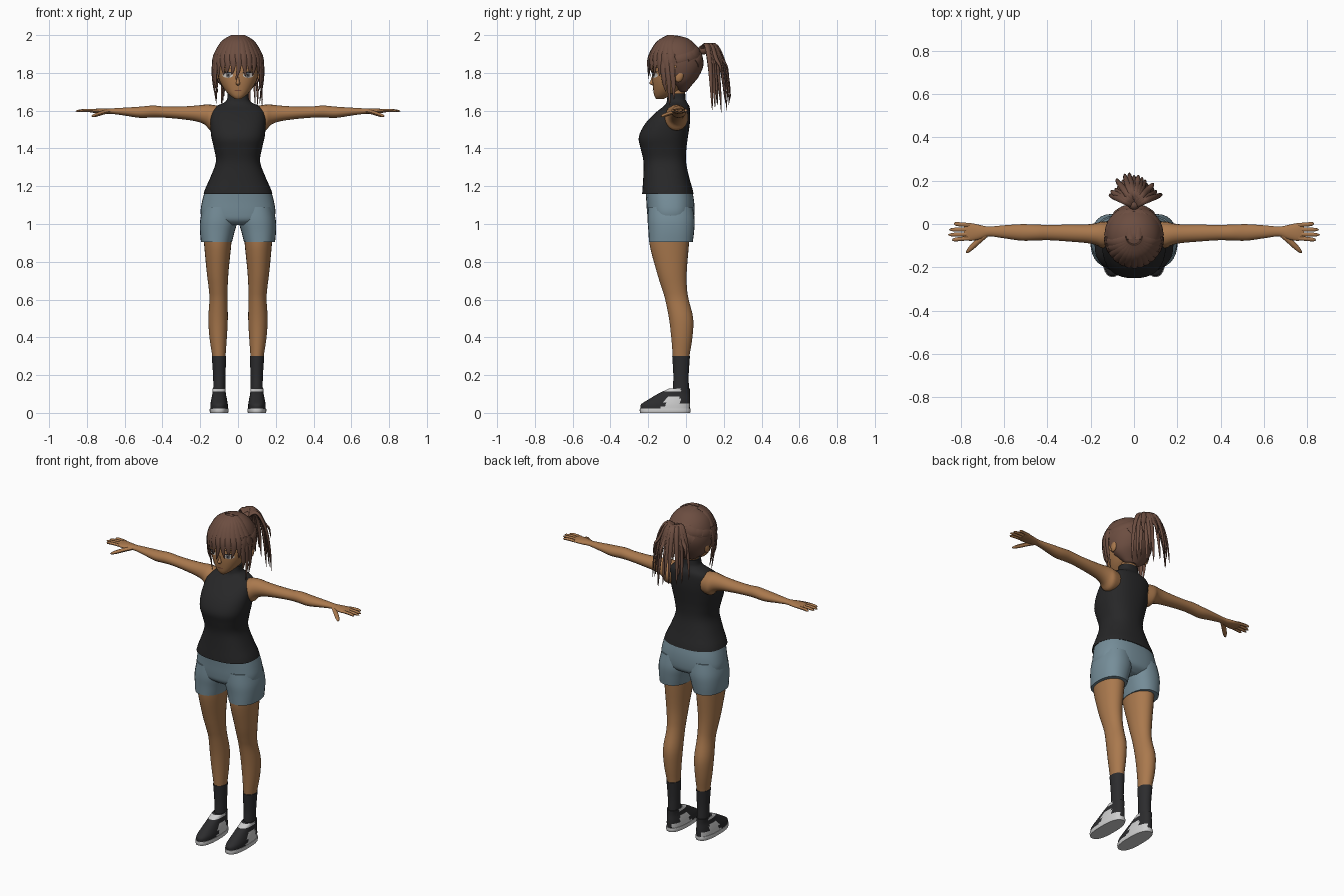
import bpy, bmesh, random
from math import sin, cos, pi, radians, sqrt
from mathutils import Vector
from mathutils.bvhtree import BVHTree

random.seed(4)
if "Cube" in bpy.data.objects:
    bpy.data.objects.remove(bpy.data.objects["Cube"])
parts = []


def material(name, r, g, b):
    mat = bpy.data.materials.new(name)
    mat.use_nodes = True
    mat.diffuse_color = (r, g, b, 1)
    shader = next(n for n in mat.node_tree.nodes if n.type == 'BSDF_PRINCIPLED')
    shader.inputs["Base Color"].default_value = (r, g, b, 1)
    shader.inputs["Roughness"].default_value = 0.8
    return mat


skin = material("skin brown", .40, .19, .075)
hair = material("hair brown", .15, .075, .052)
black = material("shirt black", .02, .02, .021)
dark = material("sock black", .025, .025, .027)
denim = material("shorts blue grey", .18, .27, .32)
white = material("shoe white", .62, .62, .62)
eye_white = material("eye white", .6, .55, .5)
iris_grey = material("iris grey", .16, .15, .15)
lip = material("lip brown", .2, .07, .04)


def finish(name, bm, mats, mirror=False):
    """Turn a bmesh into a named object, optionally mirrored across x."""
    bmesh.ops.recalc_face_normals(bm, faces=bm.faces)
    mesh = bpy.data.meshes.new(name)
    bm.to_mesh(mesh)
    bm.free()
    obj = bpy.data.objects.new(name, mesh)
    bpy.context.collection.objects.link(obj)
    for mat in mats:
        mesh.materials.append(mat)
    if mirror:
        obj.modifiers.new("mirror", 'MIRROR').use_mirror_merge = False
    parts.append(obj)
    return obj


def spline(rows, steps):
    """Smooth curve through rows of any dimension."""
    rows = [Vector(r) for r in rows]
    last = len(rows) - 1
    out = []
    for i in range(last):
        a, b, c, d = (rows[min(max(i + k, 0), last)] for k in (-1, 0, 1, 2))
        for s in range(steps):
            t = s / steps
            out.append((b * 2 + (c - a) * t + (a * 2 - b * 5 + c * 4 - d) * t * t
                        + (b * 3 - a - c * 3 + d) * t ** 3) * .5)
    return out + [rows[last]]


def bridge(bm, rings):
    for low, high in zip(rings, rings[1:]):
        for i in range(len(low)):
            j = (i + 1) % len(low)
            bm.faces.new((low[i], low[j], high[j], high[i]))
    bm.faces.new(rings[0][::-1])
    bm.faces.new(rings[-1])


def loft(rows, axis='Z', power=2.0, sides=28, steps=4):
    """Rows hold a station on the axis, then the extents on the other two axes."""
    bm = bmesh.new()
    rings = []
    for at, a0, a1, b0, b1 in spline(rows, steps):
        ring = []
        for i in range(sides):
            c, s = cos(2 * pi * i / sides), sin(2 * pi * i / sides)
            c = abs(c) ** (2 / power) * (1 if c > 0 else -1)
            s = abs(s) ** (2 / power) * (1 if s > 0 else -1)
            a, b = (a0 + a1 + (a1 - a0) * c) / 2, (b0 + b1 + (b1 - b0) * s) / 2
            ring.append(bm.verts.new((at, a, b) if axis == 'X' else (a, b, at)))
        rings.append(ring)
    bridge(bm, rings)
    return bm


def centred(rows):
    """Expand (z, half width, front, back) to full loft rows."""
    return [(z, -w, w, f, b) for z, w, f, b in rows]


def strand(bm, path, width, depth, taper=3, centre=(0, -.055, 1.84), steps=4):
    """Flattened tapering lock that faces away from the centre."""
    pts = spline(path, steps)
    rings = []
    for i, p in enumerate(pts):
        along = (pts[min(i + 1, len(pts) - 1)] - pts[max(i - 1, 0)]).normalized()
        side = along.cross(p - Vector(centre)).normalized()
        out = side.cross(along)
        size = 1 - .92 * (i / (len(pts) - 1)) ** taper
        rings.append([bm.verts.new(p + (side * cos(a) * width + out * sin(a) * depth) * size)
                      for a in (pi * k / 4 for k in range(8))])
    bridge(bm, rings)


# Head, nose, ears and neck
head = finish("head", loft(centred([
    (1.662, .016, -.158, -.12), (1.68, .042, -.168, -.08), (1.715, .074, -.174, -.02),
    (1.765, .101, -.178, .03), (1.82, .112, -.177, .06), (1.89, .108, -.17, .06),
    (1.95, .075, -.13, .02), (1.98, .02, -.08, -.03)]), power=2.3), [skin])
finish("nose", loft(centred([
    (1.733, .005, -.178, -.16), (1.744, .011, -.194, -.16), (1.76, .008, -.187, -.16),
    (1.795, .004, -.176, -.16)]), sides=12), [skin])
finish("neck", loft(centred([
    (1.6, .05, -.09, 0), (1.68, .046, -.088, -.008), (1.76, .05, -.09, .01)])), [skin])
bm = bmesh.new()
bmesh.ops.create_uvsphere(bm, u_segments=14, v_segments=10, radius=1)
for v in bm.verts:
    v.co = Vector((.116 + v.co.x * .013, -.035 + v.co.y * .022 + v.co.z * .006, 1.782 + v.co.z * .032))
finish("ears", bm, [skin], mirror=True)

# Face details laid onto the head surface
tree = BVHTree.FromPolygons([v.co for v in head.data.vertices],
                            [list(p.vertices) for p in head.data.polygons])


def patch(name, x, z, rx, rz, lift, mat, tilt=0.0, mirror=True):
    bm = bmesh.new()
    bmesh.ops.create_circle(bm, cap_ends=True, segments=20, radius=1)
    bmesh.ops.poke(bm, faces=bm.faces)
    for v in bm.verts:
        px, pz = x + v.co.x * rx, z + v.co.y * rz + v.co.x * tilt
        hit = tree.ray_cast(Vector((px, -1, pz)), Vector((0, 1, 0)))[0]
        v.co = (px, hit.y - lift, pz)
    finish(name, bm, [mat], mirror)


patch("eye_whites", .054, 1.788, .028, .014, .003, eye_white)
patch("irises", .052, 1.788, .012, .014, .005, iris_grey)
patch("pupils", .052, 1.788, .005, .007, .006, dark)
patch("upper_lashes", .055, 1.803, .031, .004, .007, dark, .003)
patch("eyebrows", .055, 1.826, .028, .003, .004, hair, .003)
patch("mouth", 0, 1.707, .02, .003, .003, lip, mirror=False)

# Hair cap, opened over the face
bm = loft(centred([
    (1.7, .045, -.04, .003), (1.74, .097, -.09, .035), (1.78, .122, -.15, .067),
    (1.84, .134, -.197, .092), (1.9, .125, -.188, .083), (1.95, .1, -.16, .05),
    (1.983, .058, -.11, .008), (1.997, .006, -.06, -.045)]), steps=5, sides=36)
gone = [f for f in bm.faces
        if f.calc_center_median().y < -.062 and f.calc_center_median().z < 1.835]
bmesh.ops.delete(bm, geom=gone, context='FACES')
finish("hair_cap", bm, [hair])


def on_hair(degrees, z, grow=1.0):
    """Point on the hair shell; straight down below its widest level."""
    r = sqrt(max(0, 1 - (max(z - 1.84, 0) / .16) ** 2)) * grow
    a = radians(degrees)
    return (.134 * r * sin(a), -.055 - .146 * r * cos(a), z)


# Fringe locks, long temple locks and swept back locks
bm = bmesh.new()
for i in range(13):
    a = -78 + 13 * i
    end = 1.785 + random.uniform(-.012, .02) - (.015 if i % 3 == 0 else 0)
    strand(bm, [on_hair(a * .8, 1.994), on_hair(a * .9, 1.96), on_hair(a, 1.89),
                on_hair(a + 2, 1.835), on_hair(a + random.uniform(-6, 6), end, .97)], .021, .007)
finish("fringe", bm, [hair])
bm = bmesh.new()
for a, end in ((62, 1.70), (72, 1.63), (82, 1.66)):
    strand(bm, [on_hair(a, 1.9), on_hair(a, 1.83), on_hair(a + 3, 1.75, .98),
                on_hair(a + 4, end, .87)], .016, .007)
for a in (65, 90, 115, 140):
    strand(bm, [on_hair(a + (178 - a) * t, 1.85 + .01 * (a % 4) + .06 * t)
                for t in (0, .35, .7, 1)], .022, .005, taper=8)
for x in (.02, .05, .08):
    strand(bm, [(x, -.07, on_top) for on_top in (1.996 - x * x * 6,)]
           + [(x * 1.05, .0, 1.982 - x * x * 6), (x * .4, .07, 1.93)], .016, .005)
finish("side_locks", bm, [hair], mirror=True)

# Ponytail fan and its tie
bm = bmesh.new()
for i in range(17):
    a = radians(-80 + 10 * i)
    reach = random.uniform(.75, 1.05)
    dx, dy = sin(a) * .125 * reach, .035 + cos(a) * .12 * reach
    end = 1.78 if i % 4 == 1 else random.uniform(1.585, 1.68)
    root = Vector((0, .082, 1.92))
    strand(bm, [root, root + Vector((dx * .4, dy * .45, .03)),
                root + Vector((dx * .75, dy * .75, -.05)),
                root + Vector((dx * .95, dy * .92, (end - 1.92) * .6)),
                (dx, .082 + dy, end)], .015, .009, centre=(0, .1, 1.6))
finish("ponytail", bm, [hair])
bm = bmesh.new()
bmesh.ops.create_uvsphere(bm, u_segments=14, v_segments=8, radius=.026)
bmesh.ops.translate(bm, verts=bm.verts, vec=(0, .09, 1.922))
finish("hair_tie", bm, [hair])

# Sleeveless high-neck top
finish("top", loft(centred([
    (1.16, .182, -.232, .04), (1.19, .172, -.23, .033), (1.25, .145, -.226, .016),
    (1.33, .117, -.225, .0), (1.4, .127, -.24, .002), (1.46, .141, -.25, .01),
    (1.53, .147, -.217, .02), (1.59, .142, -.16, .022), (1.622, .118, -.12, .018),
    (1.642, .075, -.104, .006), (1.66, .058, -.1, -.002), (1.69, .055, -.097, -.004)]),
    power=2.4, sides=36), [black])

# Arms and hands
finish("arms", loft([
    (.1, -.11, .005, 1.50, 1.625), (.145, -.112, .012, 1.495, 1.632),
    (.175, -.098, .004, 1.525, 1.632), (.22, -.088, -.002, 1.543, 1.627),
    (.3, -.081, -.003, 1.555, 1.622), (.39, -.075, -.004, 1.563, 1.622),
    (.45, -.076, -.003, 1.564, 1.627), (.52, -.077, -.001, 1.562, 1.621),
    (.6, -.066, -.006, 1.574, 1.616), (.67, -.057, -.012, 1.583, 1.612),
    (.71, -.07, -.005, 1.583, 1.612), (.755, -.078, .004, 1.587, 1.61),
    (.785, -.072, .002, 1.592, 1.606)], axis='X', sides=20), [skin], mirror=True)
bm = bmesh.new()
for tip, y0, y1 in ((.833, -.005, .003), (.855, -.026, -.026), (.86, -.047, -.05), (.842, -.066, -.074)):
    strand(bm, [(.76, y0, 1.6), (.81, (y0 + y1) / 2, 1.601), (tip, y1, 1.597)],
           .0095, .008, taper=7, centre=(0, 0, -99))
strand(bm, [(.685, -.05, 1.597), (.72, -.08, 1.588), (.75, -.108, 1.578), (.776, -.134, 1.57)],
       .013, .011, taper=6, centre=(0, 0, -99))
finish("fingers", bm, [skin], mirror=True)

# Shorts: hips and two wide legs
finish("shorts_hips", loft(centred([
    (.995, .1, -.17, .0), (1.02, .18, -.198, .036), (1.06, .198, -.206, .045),
    (1.12, .19, -.21, .043), (1.18, .174, -.215, .032)]), power=2.4, sides=36), [denim])
finish("shorts_legs", loft([
    (.905, .032, .196, -.196, .036), (.96, .018, .201, -.199, .043),
    (1.02, .002, .2, -.203, .046), (1.09, .004, .185, -.2, .036)], power=2.3), [denim], mirror=True)

# Legs and socks
finish("legs", loft([
    (1, .03, .185, -.19, .02), (.9, .035, .18, -.194, .016), (.75, .05, .166, -.156, .004),
    (.66, .055, .155, -.128, .005), (.6, .056, .151, -.11, .014), (.5, .054, .157, -.09, .038),
    (.4, .059, .151, -.078, .034), (.3, .066, .136, -.07, .018), (.25, .068, .132, -.066, .012)]),
    [skin], mirror=True)
finish("socks", loft([
    (.06, .066, .132, -.07, .015), (.14, .067, .131, -.069, .015),
    (.2, .066, .132, -.067, .014), (.302, .063, .139, -.073, .021)]), [dark], mirror=True)

# Shoes with pale side panels, and soles
bm = loft([
    (.02, .053, .147, -.24, .02), (.045, .054, .146, -.238, .022), (.07, .058, .142, -.2, .022),
    (.1, .064, .136, -.15, .02), (.13, .066, .134, -.088, .021)], power=2.4, sides=48, steps=5)
for f in bm.faces:
    x, y, z = f.calc_center_median()
    panel = z < .09 and y > -.14 + z * .5 and (y < -.03 or z < .05) and abs(x - .1) > .015
    tongue = .116 < z < .1299 and y < -.03
    f.material_index = 1 if panel or tongue else 0
finish("shoes", bm, [dark, white], mirror=True)
finish("soles", loft([(0, .052, .148, -.242, .022), (.012, .05, .15, -.245, .025),
                      (.024, .051, .149, -.244, .024)], power=2.5, sides=36), [white], mirror=True)

# Smooth shading with crisp edges
bpy.ops.object.select_all(action='DESELECT')
for obj in parts:
    obj.select_set(True)
bpy.context.view_layer.objects.active = head
bpy.ops.object.shade_smooth_by_angle(angle=radians(50))
